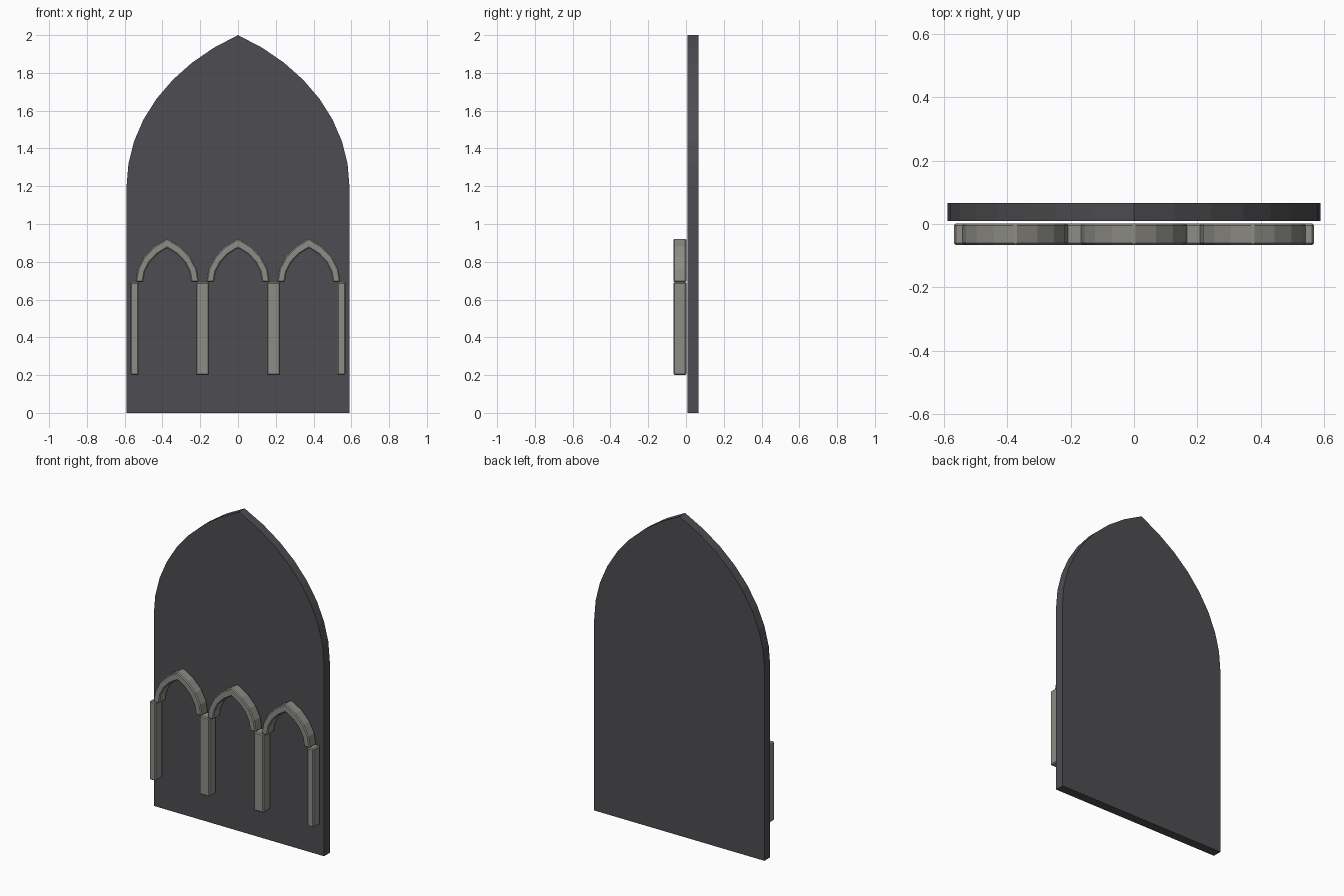
import bpy, bmesh, math

if "Cube" in bpy.data.objects:
    bpy.data.objects.remove(bpy.data.objects["Cube"])


def material(name, rgb):
    m = bpy.data.materials.new(name)
    m.diffuse_color = (*rgb, 1)
    m.use_nodes = True
    m.node_tree.nodes["Principled BSDF"].inputs["Base Color"].default_value = m.diffuse_color
    return m


DARK = material("dark_slate", (0.075, 0.073, 0.083))
STONE = material("grey_stone", (0.27, 0.265, 0.24))


def pointed_arch(half, height, base, segs):
    """Equilateral two-centred arch, squashed to height; right foot to left foot."""
    r = 2 * half
    k = height / (r * math.sin(math.pi / 3))
    right = []
    for i in range(segs + 1):
        a = math.pi / 3 * i / segs
        right.append((r * math.cos(a) - half, base + k * r * math.sin(a)))
    return right + [(-x, z) for x, z in reversed(right[:-1])]


def extrude(name, outline, x, y0, y1, mat, bevel=0.0):
    """Solid from an XZ outline, running from y0 to y1."""
    bm = bmesh.new()
    face = bm.faces.new([bm.verts.new((px + x, y0, pz)) for px, pz in outline])
    res = bmesh.ops.extrude_face_region(bm, geom=[face])
    for v in res["geom"]:
        if isinstance(v, bmesh.types.BMVert):
            v.co.y = y1
    bmesh.ops.recalc_face_normals(bm, faces=bm.faces)
    me = bpy.data.meshes.new(name)
    bm.to_mesh(me)
    bm.free()
    me.materials.append(mat)
    ob = bpy.data.objects.new(name, me)
    bpy.context.collection.objects.link(ob)
    if bevel:
        b = ob.modifiers.new("edge_chamfer", 'BEVEL')
        b.width = bevel
        b.segments = 1
        b.limit_method = 'ANGLE'
        b.angle_limit = math.radians(30)
    return ob


# Back panel with pointed top
panel = [(-0.59, 0), (0.59, 0)] + pointed_arch(0.59, 0.8, 1.2, 8)
extrude("back_panel", panel, 0, 0.009, 0.066, DARK)

# Relief depth and springing height
FRONT, BACK, SPRING = -0.066, 0.002, 0.692

# Three small arches
outer = pointed_arch(0.168, 0.232, SPRING, 4)
inner = pointed_arch(0.127, 0.181, SPRING, 4)
for x, side in ((-0.375, "left"), (0, "middle"), (0.375, "right")):
    extrude(f"arch_{side}", outer + inner[::-1], x, FRONT, BACK, STONE, 0.006)

# Pillars: wide inner pair, narrow outer pair
for x, w, kind in ((0.188, 0.07, "inner"), (0.547, 0.044, "outer")):
    rect = [(-w / 2, 0.2), (w / 2, 0.2), (w / 2, SPRING), (-w / 2, SPRING)]
    for s, side in ((-1, "left"), (1, "right")):
        extrude(f"pillar_{kind}_{side}", rect, s * x, FRONT, BACK, STONE, 0.006)
